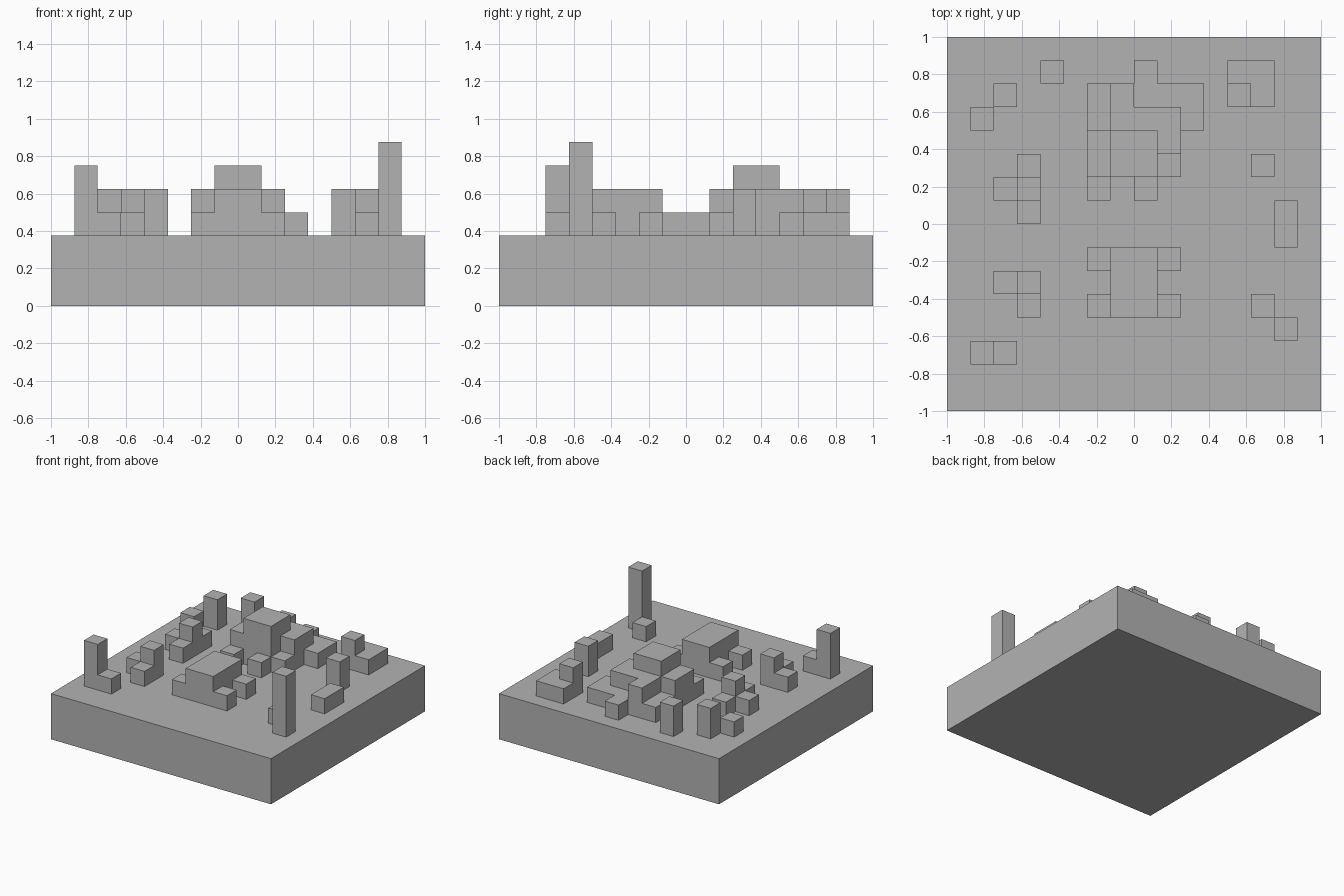
import bpy
import bmesh
from math import radians
from mathutils import Vector

cube = bpy.data.objects.get("Cube")
if cube:
    bpy.data.objects.remove(cube, do_unlink=True)

UNIT = 0.125        # edge of one block
BASE = 3            # slab thickness in blocks

grey = bpy.data.materials.new("stone grey")
grey.use_nodes = True
grey.diffuse_color = (0.45, 0.45, 0.45, 1)
grey.node_tree.nodes["Principled BSDF"].inputs["Base Color"].default_value = grey.diffuse_color


def finish(name, bm):
    mesh = bpy.data.meshes.new(name)
    bm.to_mesh(mesh)
    bm.free()
    mesh.materials.append(grey)
    bpy.context.collection.objects.link(bpy.data.objects.new(name, mesh))


def blocks(name, *columns):
    """Join columns (x0, x1, y0, y1, height) into one clean shell."""
    cells = {(x, y, z) for x0, x1, y0, y1, h in columns
             for x in range(x0, x1) for y in range(y0, y1) for z in range(h)}
    bm = bmesh.new()
    for cell in cells:
        centre = Vector(cell) + Vector((0.5, 0.5, BASE + 0.5))
        for axis in range(3):
            for sign in (-1, 1):
                n = Vector((0, 0, 0))
                n[axis] = sign
                if tuple(int(c + d) for c, d in zip(cell, n)) in cells:
                    continue
                u = Vector((n.y, n.z, n.x))
                v = n.cross(u)
                bm.faces.new([bm.verts.new((centre + (n + a * u + b * v) / 2) * UNIT)
                              for a, b in ((-1, -1), (1, -1), (1, 1), (-1, 1))])
    bmesh.ops.remove_doubles(bm, verts=bm.verts, dist=0.001)
    bmesh.ops.dissolve_limit(bm, angle_limit=radians(1), verts=bm.verts, edges=bm.edges)
    finish(name, bm)


# Ground slab
slab = bmesh.new()
bmesh.ops.create_cube(slab, size=1)
bmesh.ops.scale(slab, vec=(2, 2, BASE * UNIT), verts=slab.verts)
bmesh.ops.translate(slab, vec=(0, 0, BASE * UNIT / 2), verts=slab.verts)
finish("ground_slab", slab)

# Front hall with four low corner blocks
blocks("front_hall", (-1, 1, -4, -1, 2),
       *[(x, x + 1, y, y + 1, 1) for x in (-2, 1) for y in (-4, -2)])

# Large stepped building at the back
blocks("back_building",
       (-1, 1, 2, 4, 3),                                        # main tower
       (-2, -1, 2, 4, 2), (-1, 0, 4, 6, 2),                     # middle steps
       (0, 2, 4, 5, 2), (1, 2, 3, 4, 2),
       (-2, -1, 4, 6, 1), (0, 1, 5, 7, 1), (1, 3, 5, 6, 1),     # low wings
       (2, 3, 4, 5, 1), (1, 2, 2, 3, 1),
       (-2, -1, 1, 2, 1), (0, 1, 1, 2, 1))

# Small structures on the -x side
blocks("front_right_tower", (-7, -6, -6, -5, 3), (-6, -5, -6, -5, 1))
blocks("right_corner_steps", (-5, -4, -3, -2, 2), (-6, -5, -3, -2, 1), (-5, -4, -4, -3, 1))
blocks("right_cross_steps", (-5, -4, 1, 2, 2), (-6, -5, 1, 2, 1), (-5, -4, 0, 3, 1))
blocks("back_right_block", (-7, -6, 4, 5, 1))
blocks("back_right_pillar", (-6, -5, 5, 6, 2))
blocks("back_pillar", (-4, -3, 6, 7, 2))

# Small structures on the +x side
blocks("front_left_tower", (6, 7, -5, -4, 4))
blocks("front_left_block", (5, 6, -4, -3, 1))
blocks("left_low_wall", (6, 7, -1, 1, 1))
blocks("left_pillar", (5, 6, 2, 3, 2))
blocks("back_left_house", (4, 6, 5, 7, 1), (4, 5, 5, 6, 2))
